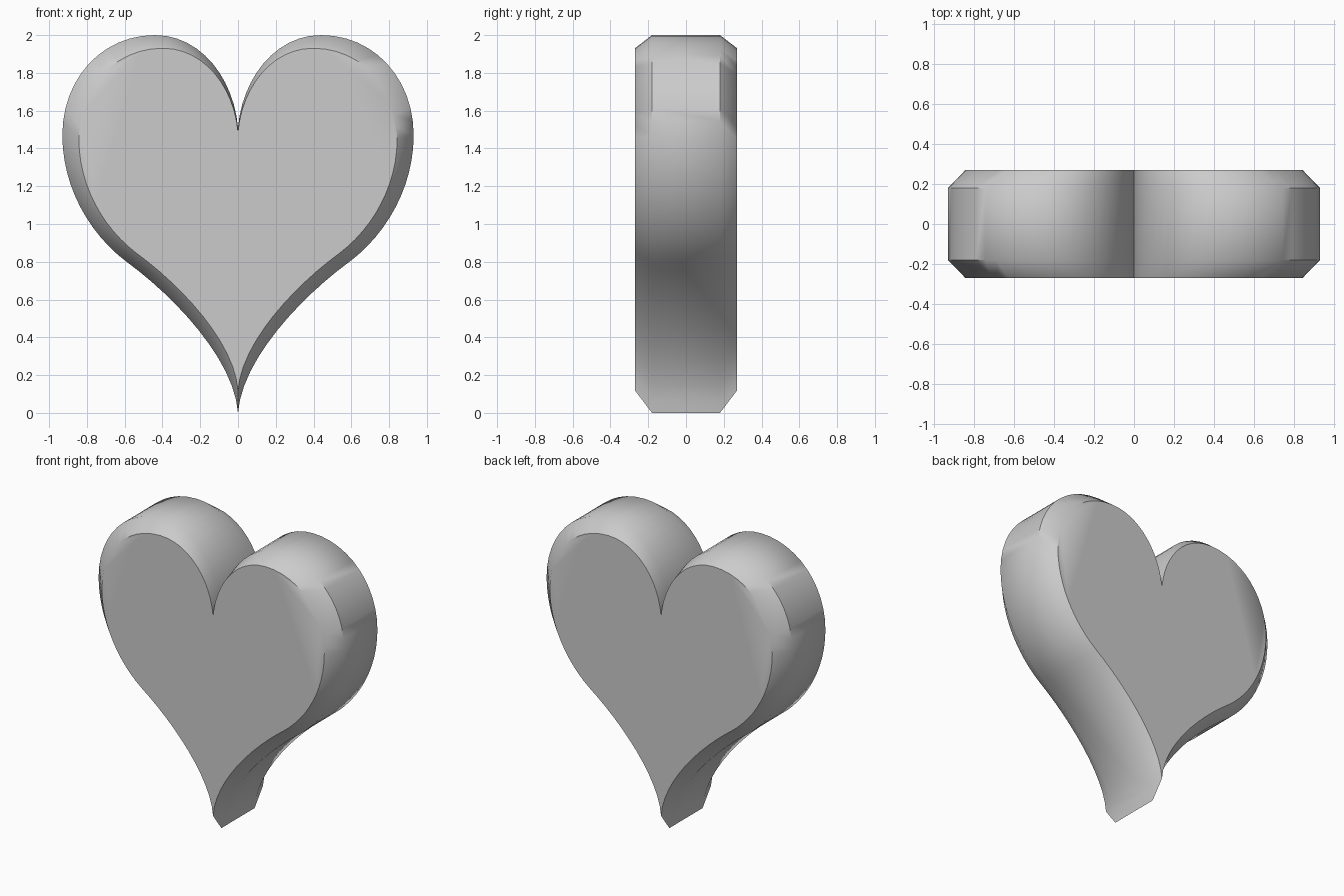
import bpy, bmesh, math
from mathutils import Vector
from mathutils.geometry import interpolate_bezier

if "Cube" in bpy.data.objects:
    bpy.data.objects.remove(bpy.data.objects["Cube"])

# Right half of the outline as Bezier spans (x, z), from notch to tip
spans = [
    [(0, 1.51), (0.02, 1.76), (0.19, 2.0), (0.44, 2.0)],
    [(0.44, 2.0), (0.72, 2.0), (0.93, 1.77), (0.93, 1.47)],
    [(0.93, 1.47), (0.93, 1.20), (0.79, 0.95), (0.59, 0.80)],
    [(0.59, 0.80), (0.33, 0.61), (0.02, 0.28), (0, 0)],
]
half = []
for span in spans:
    pts = interpolate_bezier(*[Vector((x, 0, z)) for x, z in span], 13)
    half += [(p.x, p.z) for p in pts[:-1]]
half.append((0, 0))
outline = half + [(-x, z) for x, z in reversed(half[1:-1])]

# Cross-section rings: depth and scale about the heart centre
CENTRE_Z, FACE_SCALE = 1.26, 0.906
rings = [(-0.27, FACE_SCALE), (-0.18, 1), (0.18, 1), (0.27, FACE_SCALE)]

bm = bmesh.new()
loops = [[bm.verts.new((x * s, y, CENTRE_Z + (z - CENTRE_Z) * s)) for x, z in outline]
         for y, s in rings]

# Bevelled sides
n = len(outline)
for a, b in zip(loops, loops[1:]):
    for i in range(n):
        j = (i + 1) % n
        bm.faces.new((a[i], a[j], b[j], b[i]))

# Flat front and back
bm.faces.new(loops[0])
bm.faces.new(loops[-1][::-1])
bmesh.ops.recalc_face_normals(bm, faces=bm.faces[:])

mesh = bpy.data.meshes.new("heart")
bm.to_mesh(mesh)
bm.free()
heart = bpy.data.objects.new("heart", mesh)
bpy.context.collection.objects.link(heart)
bpy.context.view_layer.objects.active = heart
heart.select_set(True)
bpy.ops.object.shade_smooth_by_angle(angle=math.radians(45))
